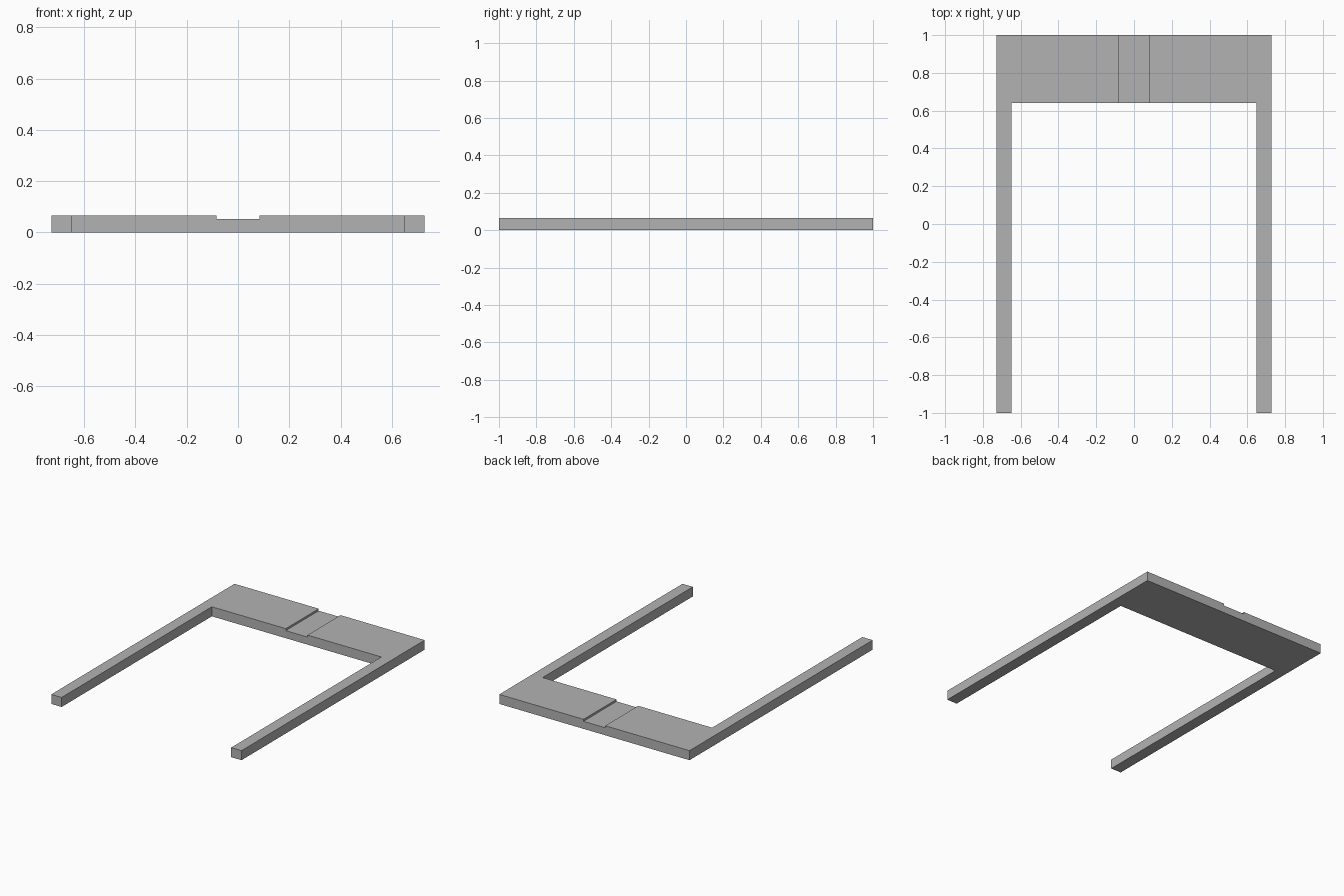
import bpy
import bmesh
from mathutils import Matrix

cube = bpy.data.objects.get("Cube")
if cube:
    bpy.data.objects.remove(cube, do_unlink=True)

HALF_W, INNER_W = 0.727, 0.648    # outer and inner half widths
PLATE_Y = 0.64                    # front edge of the cross plate
HEIGHT = 0.066
NOTCH_W, NOTCH_Z = 0.083, 0.052   # channel half width and floor

grey = bpy.data.materials.new("neutral grey")
grey.use_nodes = True
color = (0.45, 0.45, 0.45, 1)
grey.diffuse_color = color
grey.node_tree.nodes["Principled BSDF"].inputs["Base Color"].default_value = color


def add_object(name, bm):
    bmesh.ops.recalc_face_normals(bm, faces=bm.faces[:])
    mesh = bpy.data.meshes.new(name)
    bm.to_mesh(mesh)
    bm.free()
    mesh.materials.append(grey)
    obj = bpy.data.objects.new(name, mesh)
    bpy.context.scene.collection.objects.link(obj)
    return obj


# U-shaped frame: mirrored outline, extruded upward
half = [(INNER_W, PLATE_Y), (INNER_W, -1), (HALF_W, -1), (HALF_W, 1)]
outline = half + [(-x, y) for x, y in reversed(half)]
bm = bmesh.new()
face = bm.faces.new([bm.verts.new((x, y, 0)) for x, y in outline])
extruded = bmesh.ops.extrude_face_region(bm, geom=[face])["geom"]
top = [v for v in extruded if isinstance(v, bmesh.types.BMVert)]
bmesh.ops.translate(bm, verts=top, vec=(0, 0, HEIGHT))
frame = add_object("u_frame", bm)

# Shallow channel across the plate
bm = bmesh.new()
bmesh.ops.create_cube(bm, size=1, matrix=Matrix.Translation((0, 0.8, NOTCH_Z + 0.1))
                      @ Matrix.Diagonal((2 * NOTCH_W, 0.8, 0.2, 1)))
cutter = add_object("channel_cutter", bm)
cutter.hide_render = True

cut = frame.modifiers.new("channel", "BOOLEAN")
cut.operation = "DIFFERENCE"
cut.solver = "EXACT"
cut.object = cutter

# Bake the cut and drop the cutter
bpy.context.view_layer.update()
evaluated = frame.evaluated_get(bpy.context.evaluated_depsgraph_get())
baked = bpy.data.meshes.new_from_object(evaluated)
frame.modifiers.clear()
frame.data = baked
bpy.data.objects.remove(cutter, do_unlink=True)
